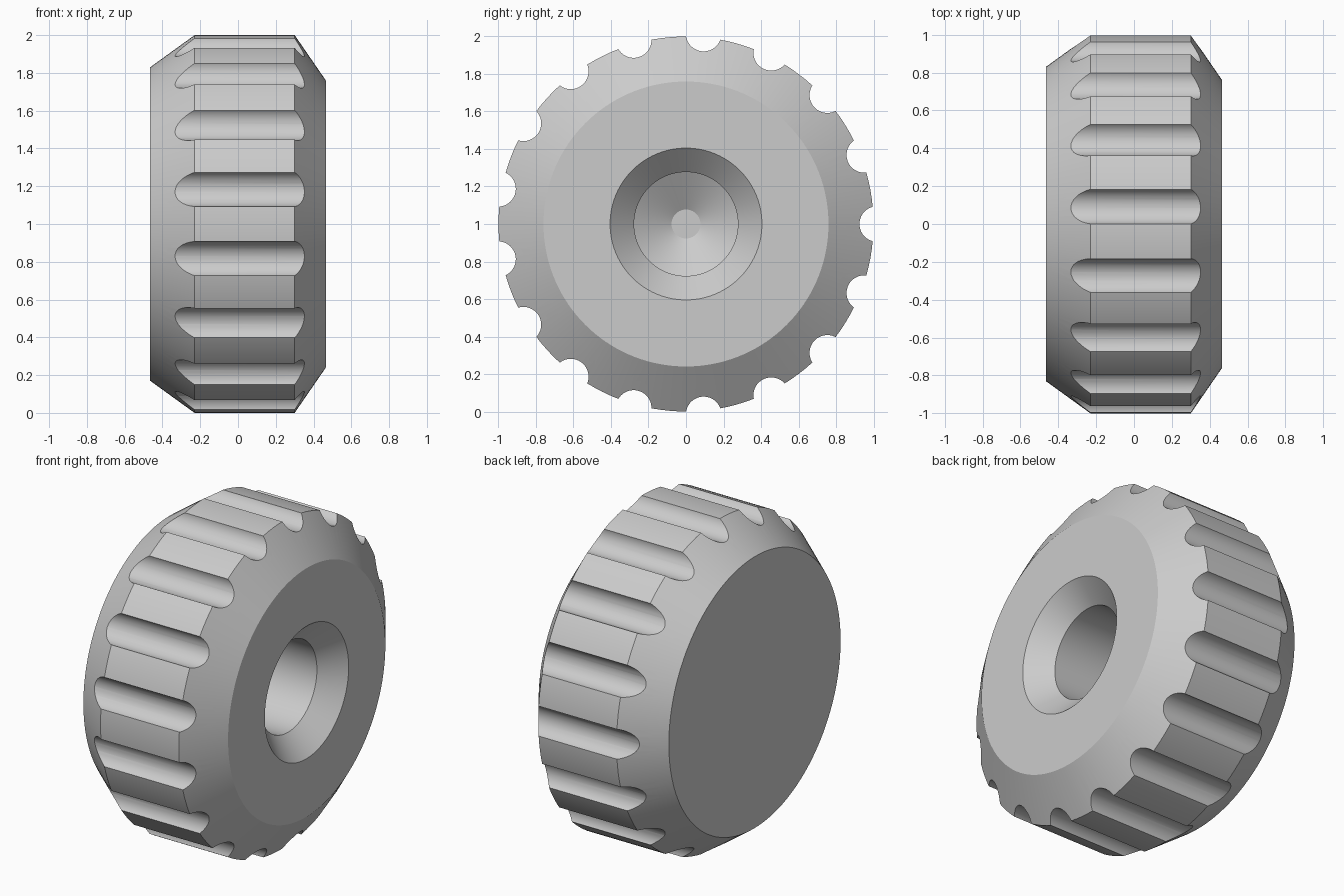
import bpy, bmesh, math
from mathutils import Matrix

cube = bpy.data.objects.get("Cube")
if cube:
    bpy.data.objects.remove(cube, do_unlink=True)

GROOVES = 17
SEGMENTS = 136

grey = bpy.data.materials.new("plain grey")
grey.use_nodes = True
colour = (0.6, 0.6, 0.6, 1)
grey.diffuse_color = colour
grey.node_tree.nodes["Principled BSDF"].inputs["Base Color"].default_value = colour


def make_object(name, bm):
    bmesh.ops.recalc_face_normals(bm, faces=bm.faces)
    mesh = bpy.data.meshes.new(name)
    bm.to_mesh(mesh)
    bm.free()
    mesh.materials.append(grey)
    obj = bpy.data.objects.new(name, mesh)
    bpy.context.collection.objects.link(obj)
    return obj


# Knob body: (x, radius) profile turned around the x axis, including the blind bore
profile = [(-0.465, 0), (-0.465, 0.83), (-0.23, 1), (0.3, 1), (0.465, 0.76),
           (0.465, 0.405), (0.34, 0.277), (-0.1, 0.277), (-0.22, 0.077), (-0.22, 0)]
bm = bmesh.new()
verts = [bm.verts.new((x, r, 0)) for x, r in profile]
edges = [bm.edges.new(pair) for pair in zip(verts, verts[1:])]
bmesh.ops.spin(bm, geom=verts + edges, cent=(0, 0, 0), axis=(1, 0, 0),
               angle=math.tau, steps=SEGMENTS)
bmesh.ops.remove_doubles(bm, verts=bm.verts, dist=0.0005)
bmesh.ops.dissolve_degenerate(bm, edges=bm.edges, dist=0.0005)
knob = make_object("grip_knob", bm)
knob.location.z = 1

# Grip grooves: a ring of rods cut from the rim
bm = bmesh.new()
for i in range(GROOVES):
    turn = Matrix.Rotation(math.tau * i / GROOVES, 4, "X")
    place = turn @ Matrix.Translation((0, 1.02, 0)) @ Matrix.Rotation(math.pi / 2, 4, "Y")
    bmesh.ops.create_cone(bm, cap_ends=True, segments=40, radius1=0.095,
                          radius2=0.095, depth=1.4, matrix=place)
cutter = make_object("groove_cutter", bm)
cutter.location.z = 1
cutter.hide_render = True

cut = knob.modifiers.new("grooves", "BOOLEAN")
cut.operation = "DIFFERENCE"
cut.solver = "EXACT"
cut.object = cutter
bpy.context.view_layer.objects.active = knob
bpy.ops.object.select_all(action="DESELECT")
knob.select_set(True)
bpy.ops.object.modifier_apply(modifier=cut.name)
bpy.data.objects.remove(cutter, do_unlink=True)

bpy.ops.object.shade_smooth_by_angle(angle=math.radians(25))
